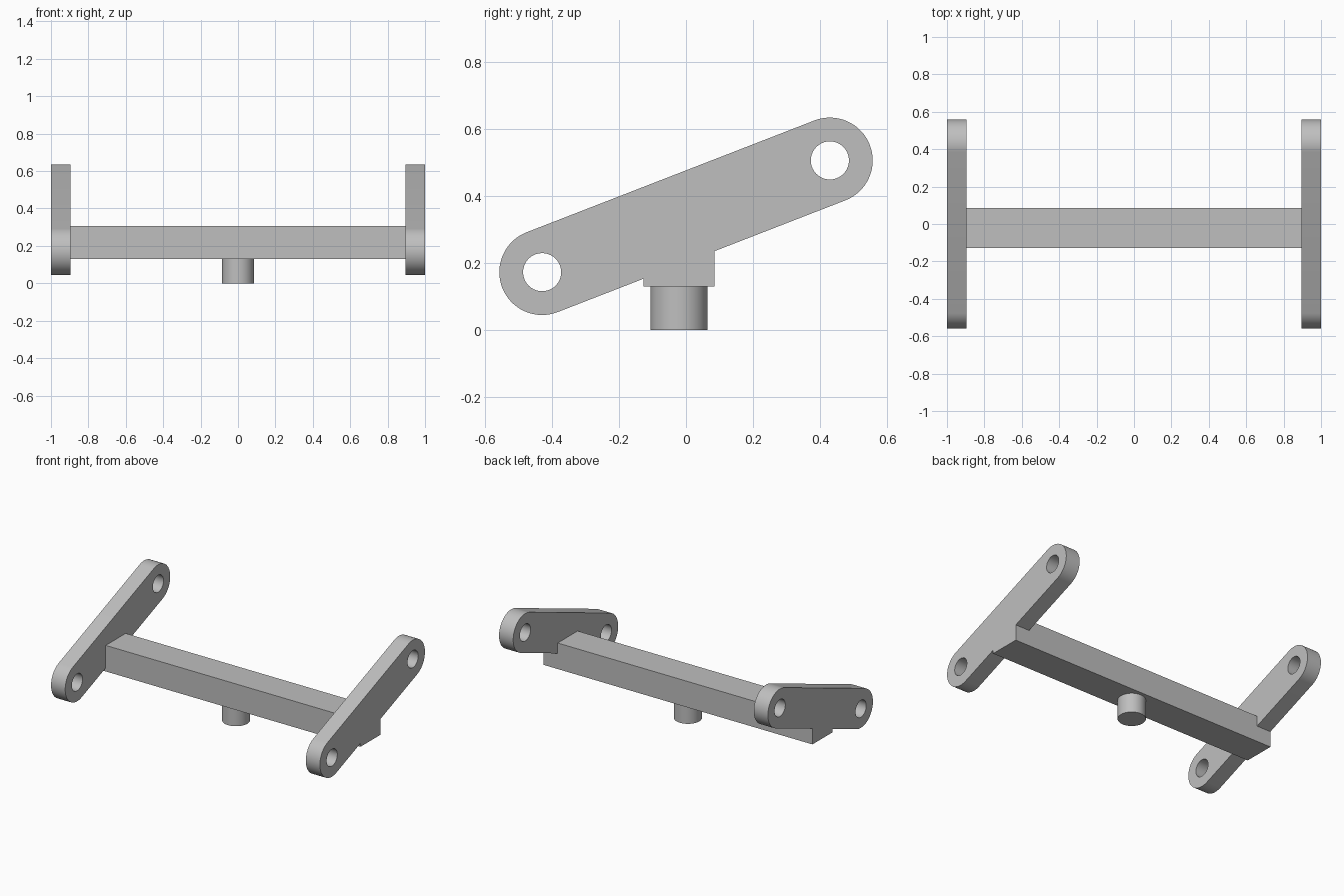
import bpy, bmesh
from math import radians, cos, sin, atan2, pi
from mathutils import Matrix, Vector

cube = bpy.data.objects.get("Cube")
if cube:
    bpy.data.objects.remove(cube, do_unlink=True)

grey = bpy.data.materials.new("plain grey")
grey.use_nodes = True
colour = (0.52, 0.52, 0.52, 1)
grey.diffuse_color = colour
grey.node_tree.nodes["Principled BSDF"].inputs["Base Color"].default_value = colour

# Shared dimensions
ARM_IN, ARM_OUT = 0.895, 1.0
FRONT, BACK = -0.127, 0.085
BOTTOM, TOP = 0.13, 0.305
LOW, HIGH = Vector((-0.43, 0.173)), Vector((0.43, 0.507))
END_R, HOLE_R = 0.128, 0.057


def finish(name, bm):
    bmesh.ops.recalc_face_normals(bm, faces=bm.faces)
    mesh = bpy.data.meshes.new(name)
    bm.to_mesh(mesh)
    bm.free()
    mesh.materials.append(grey)
    obj = bpy.data.objects.new(name, mesh)
    bpy.context.collection.objects.link(obj)
    bpy.ops.object.select_all(action="DESELECT")
    obj.select_set(True)
    bpy.context.view_layer.objects.active = obj
    bpy.ops.object.shade_smooth_by_angle(angle=radians(30))
    return obj


def arc(centre, radius, start, sweep, steps):
    return [centre + radius * Vector((cos(start + sweep * i / steps),
                                      sin(start + sweep * i / steps)))
            for i in range(steps + 1)]


def arm(name, x):
    """Slanted link with rounded ends, two holes and a square foot."""
    run = HIGH - LOW
    tilt = atan2(run.y, run.x)

    def lower_edge(y):
        return LOW.y + (y - LOW.x) * run.y / run.x - END_R / cos(tilt)

    outline = arc(HIGH, END_R, tilt - pi / 2, pi, 32)
    outline += arc(LOW, END_R, tilt + pi / 2, pi, 32)
    outline += [Vector(p) for p in ((FRONT, lower_edge(FRONT)), (FRONT, BOTTOM),
                                    (BACK, BOTTOM), (BACK, lower_edge(BACK)))]
    holes = [arc(c, HOLE_R, 0, 2 * pi, 40)[:-1] for c in (LOW, HIGH)]

    bm = bmesh.new()
    edges = []
    for loop in [outline] + holes:
        verts = [bm.verts.new((x, p.x, p.y)) for p in loop]
        edges += [bm.edges.new((v, verts[i - 1])) for i, v in enumerate(verts)]
    bmesh.ops.triangle_fill(bm, edges=edges, use_beauty=True, normal=(1, 0, 0))
    side = bmesh.ops.extrude_face_region(bm, geom=bm.faces[:], use_keep_orig=True)
    moved = [g for g in side["geom"] if isinstance(g, bmesh.types.BMVert)]
    bmesh.ops.translate(bm, verts=moved, vec=(ARM_OUT - ARM_IN, 0, 0))
    return finish(name, bm)


arm("left_arm", ARM_IN)
arm("right_arm", -ARM_OUT)

# Cross beam joining the arms
bm = bmesh.new()
bmesh.ops.create_cube(bm, size=1, matrix=Matrix.LocRotScale(
    Vector((0, (FRONT + BACK) / 2, (BOTTOM + TOP) / 2)), None,
    Vector((2 * ARM_IN, BACK - FRONT, TOP - BOTTOM))))
finish("cross_beam", bm)

# Round peg under the beam
bm = bmesh.new()
bmesh.ops.create_cone(bm, cap_ends=True, segments=48, radius1=0.085, radius2=0.085,
                      depth=BOTTOM, matrix=Matrix.Translation(
                          (0, (FRONT + BACK) / 2, BOTTOM / 2)))
finish("peg", bm)
